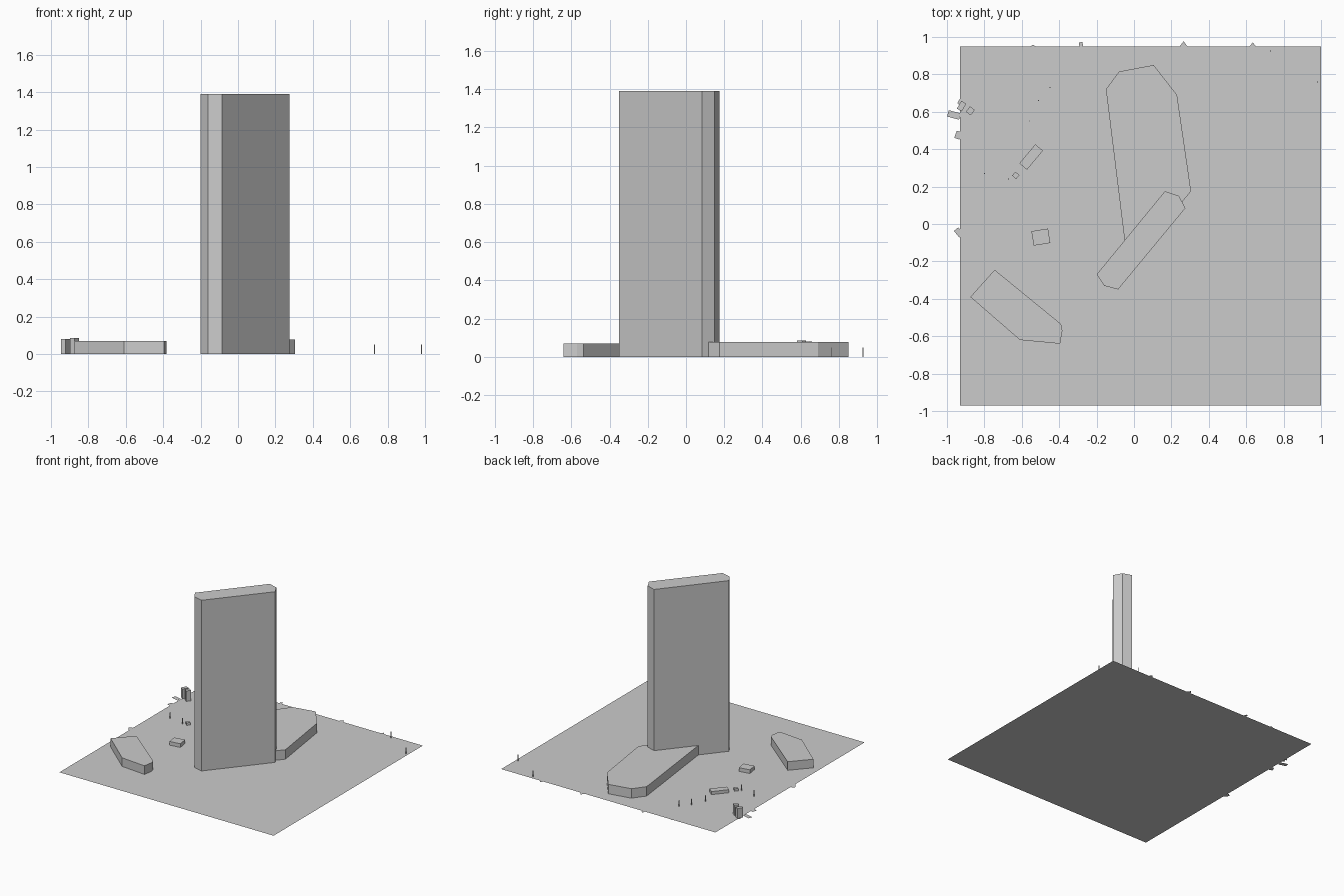
import bpy, bmesh
from math import cos, sin, radians

if "Cube" in bpy.data.objects:
    bpy.data.objects.remove(bpy.data.objects["Cube"])


def prism(name, outline, height):
    """Flat patch (height 0) or open-bottomed block standing on the ground."""
    bm = bmesh.new()
    top = bm.faces.new([bm.verts.new((x, y, height)) for x, y in outline])
    top.normal_update()
    if top.normal.z < 0:
        top.normal_flip()
    if height > 0:
        up = list(top.verts)
        low = [bm.verts.new((v.co.x, v.co.y, 0)) for v in up]
        for i in range(len(up)):
            j = (i + 1) % len(up)
            bm.faces.new((low[i], low[j], up[j], up[i]))
    mesh = bpy.data.meshes.new(name)
    bm.to_mesh(mesh)
    bm.free()
    obj = bpy.data.objects.new(name, mesh)
    bpy.context.collection.objects.link(obj)
    return obj


def block(name, x, y, w, d, angle, height):
    """Rotated rectangular block."""
    c, s = cos(radians(angle)), sin(radians(angle))
    corners = [(-w/2, -d/2), (w/2, -d/2), (w/2, d/2), (-w/2, d/2)]
    return prism(name, [(x + u*c - v*s, y + u*s + v*c) for u, v in corners], height)


# ground sheet
prism("ground_sheet", [(-.93, -.97), (1, -.97), (1, .95), (-.93, .95)], 0)

# tall slab tower
prism("tower", [(-.2, -.27), (-.16, -.33), (-.085, -.35),
                (.275, .085), (.24, .15), (.165, .175)], 1.39)

# low podium behind the tower
prism("podium", [(-.15, .72), (-.08, .815), (.105, .85), (.23, .69),
                 (.305, .175), (.255, .115), (.165, .172), (-.05, -.09)], .077)

# low pavilion at the front left
prism("pavilion", [(-.875, -.39), (-.745, -.245), (-.39, -.535),
                   (-.383, -.57), (-.395, -.64), (-.61, -.62)], .07)

# small sheds and kiosks
block("long_shed", -.55, .358, .133, .053, 50, .025)
block("square_shed", -.498, -.07, .09, .078, 9, .03)
block("tiny_shed", -.632, .26, .028, .028, 50, .02)
block("kiosk_left", -.922, .63, .03, .048, -30, .08)
block("kiosk_right", -.875, .605, .032, .036, -38, .085)

# thin posts
for i, (x, y) in enumerate([(.98, .76), (.73, .925), (-.45, .73), (-.51, .66),
                            (-.56, .55), (-.67, .24), (-.8, .27)]):
    block(f"post_{i}", x, y, .005, .005, 0, .05)

# flat paving scraps sticking out past the sheet edges
block("side_path", -.963, .583, .066, .035, -15, 0)
for i, (x, y, w, d, a) in enumerate([(-.94, .475, .03, .04, -20), (-.937, -.045, .03, .045, 40),
                                     (-.928, .655, .02, .035, -30), (-.283, .957, .02, .03, 10)]):
    block(f"scrap_{i}", x, y, w, d, a, 0)
for i, (x, w, h) in enumerate([(.265, .04, .027), (.635, .035, .02), (-.54, .03, .008)]):
    prism(f"edge_point_{i}", [(x - w/2, .95), (x + w/2, .95), (x, .95 + h)], 0)
